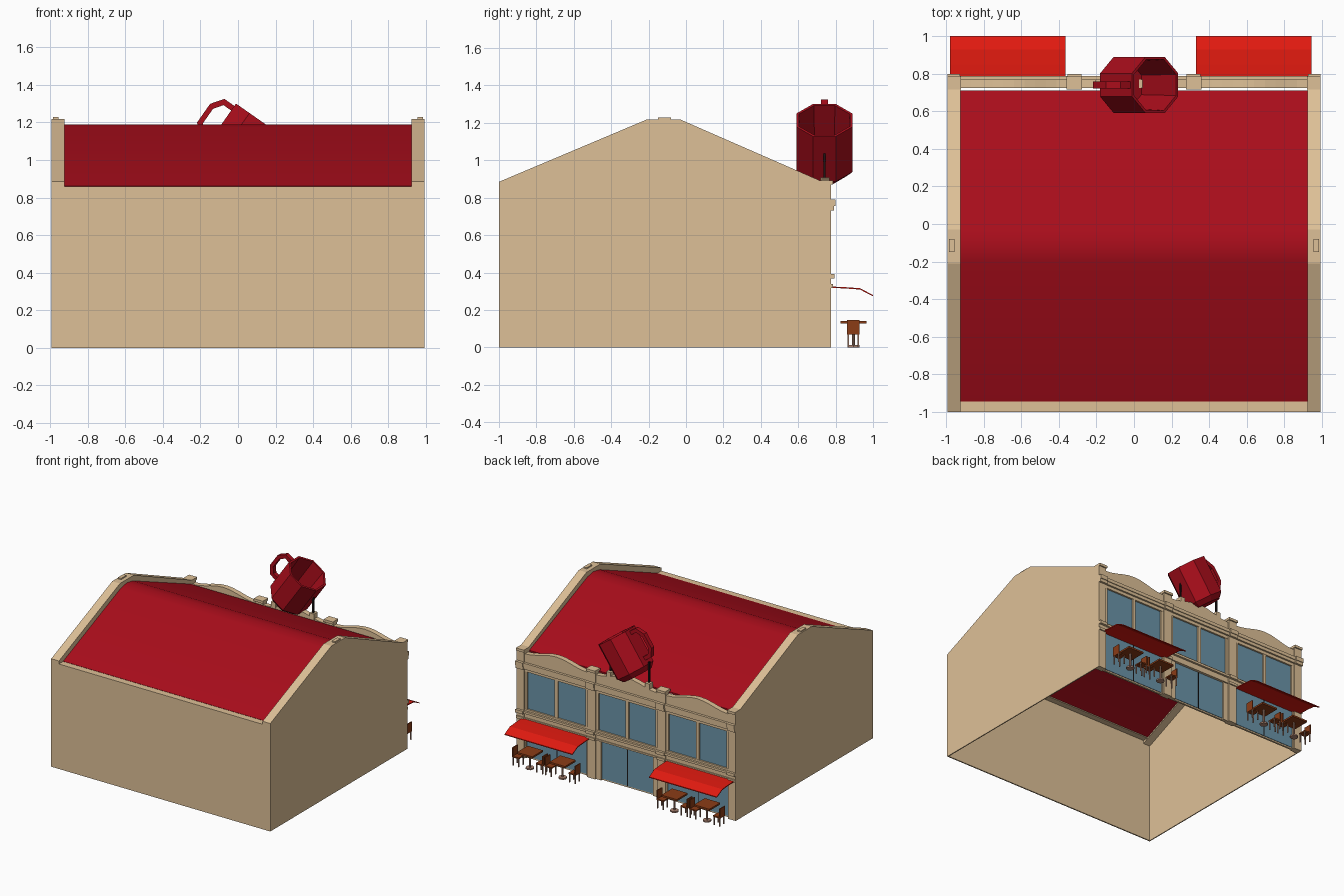
import bpy, bmesh
from math import cos, sin, pi, radians
from mathutils import Matrix

if "Cube" in bpy.data.objects:
    bpy.data.objects.remove(bpy.data.objects["Cube"])


def material(name, r, g, b):
    m = bpy.data.materials.new(name)
    m.diffuse_color = (r, g, b, 1)
    m.use_nodes = True
    m.node_tree.nodes["Principled BSDF"].inputs["Base Color"].default_value = m.diffuse_color
    return m


TAN = material("tan_wall", .73, .53, .31)
RED = material("roof_red", .40, .004, .011)
AWN = material("awning_red", .74, .010, .005)
GLASS = material("glass", .15, .30, .40)
WOOD = material("wood", .26, .045, .008)
DARK = material("dark_metal", .01, .008, .008)
STEEL = material("pedestal", .45, .25, .18)


def box(x0, x1, y0, y1, z0, z1):
    return ("y", [(x0, z0), (x1, z0), (x1, z1), (x0, z1)], y0, y1)


def make(name, mat, solids):
    """Object from prisms: (axis, 2D outline, low, high)."""
    bm = bmesh.new()
    for axis, pts, lo, hi in solids:
        def place(p, d):
            return {"x": (d, *p), "y": (p[0], d, p[1]), "z": (*p, d)}[axis]
        a = [bm.verts.new(place(p, lo)) for p in pts]
        b = [bm.verts.new(place(p, hi)) for p in pts]
        n = len(pts)
        bm.faces.new(a)
        bm.faces.new(b[::-1])
        for i in range(n):
            j = (i + 1) % n
            bm.faces.new((a[i], b[i], b[j], a[j]))
    return finish(name, mat, bm)


def finish(name, mat, bm):
    bmesh.ops.recalc_face_normals(bm, faces=bm.faces)
    me = bpy.data.meshes.new(name)
    bm.to_mesh(me)
    bm.free()
    me.materials.append(mat)
    ob = bpy.data.objects.new(name, me)
    bpy.context.collection.objects.link(ob)
    return ob


def band(top, depth):
    """Closed outline of a strip hanging below a polyline."""
    return top + [(p, q - depth) for p, q in reversed(top)]


W = .993     # half width of the building
IN = .923    # inner edge of the gable parapets

# Gable walls with thick parapet and small ridge caps
gable = [(-1, .885), (-.21, 1.218), (-.03, 1.218), (.72, .89), (.76, .89)]
for side, s in (("left", -1), ("right", 1)):
    make(side + "_gable_wall", TAN, [("x", [(-1, 0)] + gable + [(.76, 0)], s * (W - .008), s * W)])
    make(side + "_gable_parapet", TAN, [("x", band(gable, .07), s * IN, s * (W - .001))])
    make(side + "_ridge_cap", TAN, [box(s * .97 - .015, s * .97 + .015, -.15, -.08, 1.21, 1.228)])

# Plain front wall with its coping
make("front_wall", TAN, [box(-W, W, -1, -.99, 0, .86), box(-IN, IN, -1, -.94, .845, .86)])

# Roof sheet
roof = make("roof", RED, [("x", band([(-.945, .862), (-.2, 1.175), (-.12, 1.19),
                                      (-.04, 1.175), (.71, .862)], .012), -IN, IN)])
bpy.context.view_layer.objects.active = roof
roof.select_set(True)
bpy.ops.object.shade_smooth_by_angle(angle=radians(35))

# Shop facade: pilasters, bays and wavy parapet
pilasters = [(-W, -.925), (-.355, -.28), (.28, .355), (.925, W)]
bays = [(-.925, -.355), (-.28, .28), (.355, .925)]
crest = []
for x0, x1 in bays:
    for i in range(11):
        t = i / 10
        crest.append((x0 + (x1 - x0) * t, .855 + .05 * (.5 - .5 * cos(2 * pi * t))))
make("facade_wall", TAN, [box(-W, W, .735, .75, 0, .73)])
make("facade_parapet", TAN, [("y", [(-W, .71)] + [(-W, .87)] + crest + [(W, .87), (W, .71)], .725, .768)])
make("pilasters", TAN, [box(a, b, .725, .775, 0, .885) for a, b in pilasters])
make("pilaster_caps", TAN, [box(a - .004 * (a > -W), b + .004 * (b < W), .715, .785, .872, .892)
                            for a, b in pilasters])
make("spandrel", TAN, [box(-W, W, .74, .768, .325, .405)])

# Stepped cornice and ledge, projecting further over the pilasters
trim = []
for z0, z1, out in ((.735, .76, .782), (.76, .787, .788), (.372, .39, .785), (.322, .335, .775)):
    trim.append(box(-W, W, .74, out, z0, z1))
    trim += [box(a, b, .74, out + .01, z0 - .004, z1 + .003) for a, b in pilasters]
make("cornices", TAN, trim)

# Windows with frames
glass, frames = [], []
for k, (a, b) in enumerate(bays):
    m = (a + b) / 2
    glass.append(box(a + .02, b - .02, .748, .754, .405, .71))
    frames += [box(m - .014, m + .014, .74, .766, .4, .715),
               box(a, a + .022, .74, .766, .4, .715), box(b - .022, b, .74, .766, .4, .715)]
    e = .045 if k == 1 else .01
    glass.append(box(a + e, b - e, .748, .754, .012, .325))
    frames += [box(a, a + e, .74, .764, 0, .33), box(b - e, b, .74, .764, 0, .33)]
make("window_glass", GLASS, glass)
make("window_frames", TAN, frames)
make("door_lines", DARK, [box(x - .003, x + .003, .75, .757, .012, .325) for x in (-.64, 0, .64)])

# Awnings
slope = [(.755, .326), (.85, .322), (.93, .316), (1.0, .28)]
for name, a, b in (("left_awning", -.98, -.365), ("right_awning", .33, .945)):
    make(name, AWN, [("x", band(slope, .007), a, b)])

# Furniture masters, repeated as linked copies
Y = .895
top = make("table_top", WOOD, [box(-.07, .07, -.07, .07, .127, .141)])


def disc(r):
    return [(r * cos(i * pi / 4), r * sin(i * pi / 4)) for i in range(8)]


stand = make("table_pedestal", STEEL, [("z", disc(.008), .01, .128), ("z", disc(.032), 0, .012)])
seat = make("chair_seat", WOOD, [box(-.032, .032, -.033, .033, .068, .078),
                                 box(.024, .032, -.033, .033, .078, .147)])
legs = make("chair_legs", STEEL, [box(x - .004, x + .004, y - .004, y + .004, 0, .069)
                                  for x in (-.026, .026) for y in (-.027, .027)])


def copies(master, spots):
    for i, (x, turn) in enumerate(spots):
        ob = master if i == 0 else master.copy()
        if i:
            bpy.context.collection.objects.link(ob)
        ob.location = (x, Y, 0)
        ob.rotation_euler.z = turn


tables = [c + d for c in (-.67, .64) for d in (-.148, .148)]
for part in (top, stand):
    copies(part, [(x, 0) for x in tables])
for part in (seat, legs):
    copies(part, [(x + s * .108, 0 if s > 0 else pi) for x in tables for s in (-1, 1)])

# Tilted eight-sided rooftop cup
tilt = Matrix.Translation((-.08, .74, .94)) @ Matrix.Rotation(radians(35), 4, "Y")
bm = bmesh.new()
rings = []
for r, z in ((.115, 0), (.15, .04), (.15, .335), (.136, .335), (.125, .03)):
    R = r / cos(pi / 8)
    rings.append([bm.verts.new((R * cos((i + .5) * pi / 4), R * sin((i + .5) * pi / 4), z))
                  for i in range(8)])
for lo, hi in zip(rings, rings[1:]):
    for i in range(8):
        j = (i + 1) % 8
        bm.faces.new((lo[i], lo[j], hi[j], hi[i]))
bm.faces.new(rings[0])
bm.faces.new(rings[-1])
finish("rooftop_cup", RED, bm).matrix_world = tilt

# Cup handle
outer = [(-.145, .32), (-.215, .32), (-.262, .255), (-.262, .135), (-.215, .075), (-.145, .075)]
inner = [(-.145, .105), (-.2, .105), (-.234, .148), (-.234, .242), (-.2, .29), (-.145, .29)]
make("cup_handle", RED, [("y", outer + inner, -.018, .018)]).matrix_world = tilt

# Cup support poles on small plates
for name, x, z in (("left_pole", -.185, 1.075), ("right_pole", .165, 1.05)):
    make(name, DARK, [box(x - .006, x + .006, .734, .746, .85, z)])
    make(name + "_plate", TAN, [box(x - .02, x + .02, .72, .768, .86, .908)])
